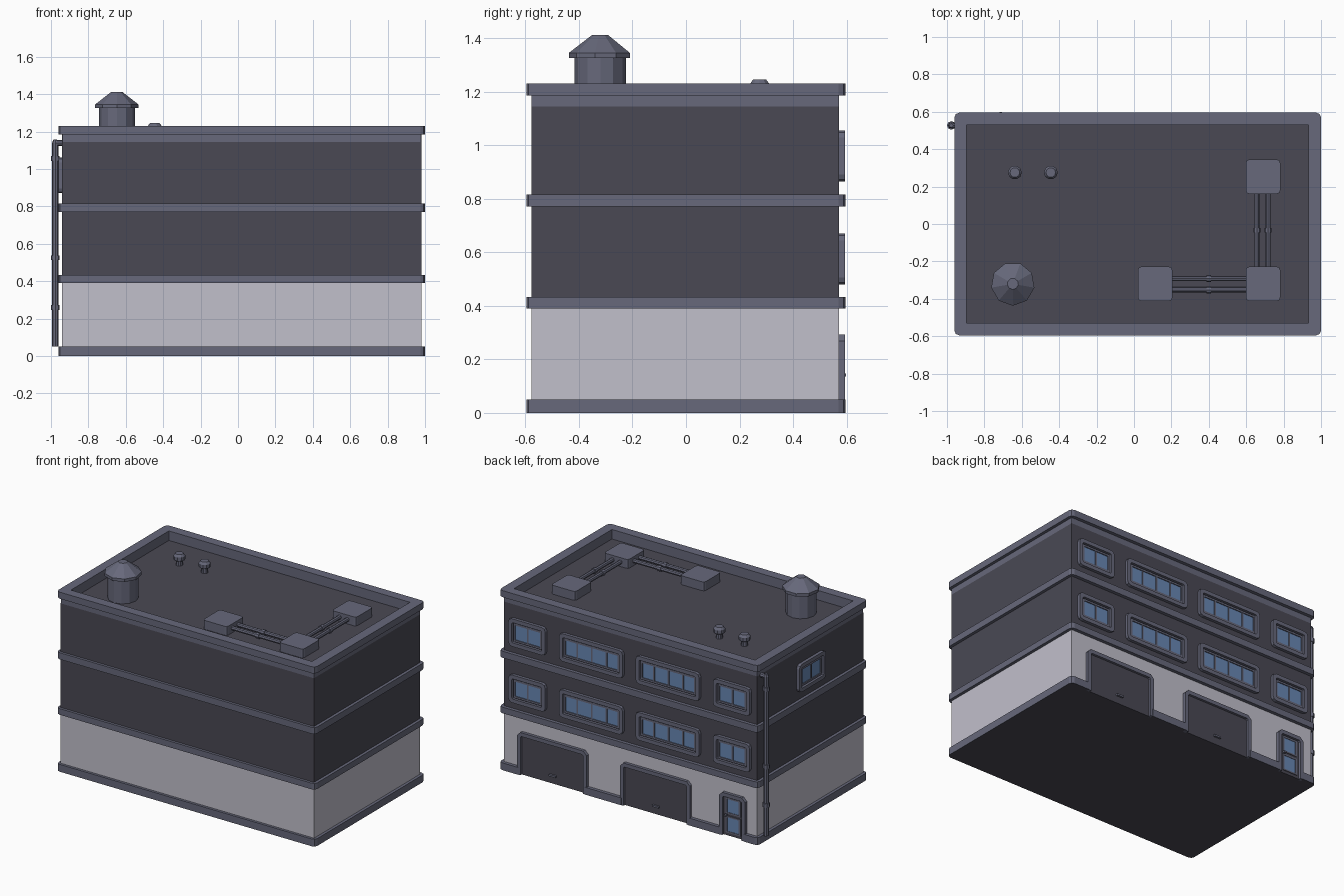
import bpy, bmesh, math
from mathutils import Vector

if "Cube" in bpy.data.objects:
    bpy.data.objects.remove(bpy.data.objects["Cube"])


def material(name, rgb):
    m = bpy.data.materials.new(name)
    m.diffuse_color = (*rgb, 1)
    m.use_nodes = True
    m.node_tree.nodes["Principled BSDF"].inputs["Base Color"].default_value = m.diffuse_color
    return m


TRIM = material("slate trim", (0.135, 0.140, 0.198))
WALL = material("dark wall", (0.068, 0.066, 0.088))
PALE = material("pale wall", (0.535, 0.525, 0.600))
GLASS = material("blue glass", (0.138, 0.242, 0.456))


def loft(name, sections, mat, closed=False):
    """Skin a list of equal closed sections; cap the ends or close the loop."""
    bm = bmesh.new()
    rows = [[bm.verts.new(p) for p in s] for s in sections]
    n = len(rows[0])
    pairs = list(zip(rows, rows[1:])) + ([(rows[-1], rows[0])] if closed else [])
    for a, b in pairs:
        for i in range(n):
            j = (i + 1) % n
            bm.faces.new((a[i], a[j], b[j], b[i]))
    if not closed:
        bm.faces.new(rows[0][::-1])
        bm.faces.new(rows[-1])
    bmesh.ops.recalc_face_normals(bm, faces=bm.faces)
    me = bpy.data.meshes.new(name)
    bm.to_mesh(me)
    bm.free()
    me.materials.append(mat)
    ob = bpy.data.objects.new(name, me)
    bpy.context.collection.objects.link(ob)
    return ob


def rrect(x0, x1, y0, y1, c=0.0, seg=2):
    """Rectangle outline with rounded corners."""
    if c == 0:
        return [(x0, y0), (x1, y0), (x1, y1), (x0, y1)]
    pts = []
    for k, (cx, cy) in enumerate(((x1 - c, y1 - c), (x0 + c, y1 - c), (x0 + c, y0 + c), (x1 - c, y0 + c))):
        for i in range(seg + 1):
            a = math.pi / 2 * (k + i / seg)
            pts.append((cx + c * math.cos(a), cy + c * math.sin(a)))
    return pts


def up(u, v, d):
    return (u, v, d)


def back(u, v, d):
    return (u, 0.572 + d, v)


def left(u, v, d):
    return (-0.94 - d, u, v)


def prism(name, outline, d0, d1, mat, place=up):
    return loft(name, [[place(u, v, d) for u, v in outline] for d in (d0, d1)], mat)


def frame(name, outer, inner, d0, d1, mat, place=up, closed=True):
    secs = [[place(*o, d0), place(*o, d1), place(*i, d1), place(*i, d0)] for o, i in zip(outer, inner)]
    return loft(name, secs, mat, closed)


def lathe(name, profile, centre, mat, sides=8, axis='Z', turn=0.0):
    secs = []
    for r, h in profile:
        ring = []
        for i in range(sides):
            a = turn + 2 * math.pi * i / sides
            p = (r * math.cos(a), r * math.sin(a))
            v = {'Z': (*p, h), 'X': (h, *p), 'Y': (p[0], h, p[1])}[axis]
            ring.append(Vector(centre) + Vector(v))
        secs.append(ring)
    return loft(name, secs, mat)


# storeys
body = rrect(-0.94, 0.98, -0.577, 0.572)
prism("ground_storey", body, 0.05, 0.40, PALE)
prism("upper_storeys", body, 0.40, 1.145, WALL)
prism("roof_floor", rrect(-0.91, 0.95, -0.55, 0.55), 1.14, 1.165, WALL)

# floor bands
band = rrect(-0.96, 1.0, -0.595, 0.595, 0.025)
prism("lower_band", band, 0.39, 0.432, TRIM)
prism("middle_band", band, 0.77, 0.815, TRIM)

# parapet
inner = rrect(-0.895, 0.932, -0.53, 0.53, 0.002)
frame("parapet", rrect(-0.94, 0.98, -0.577, 0.572, 0.002), inner, 1.145, 1.2, TRIM)
frame("parapet_cap", band, inner, 1.185, 1.23, TRIM)

# base band, notched at the door openings
GARAGES = [(0.338, 0.866), (-0.444, 0.085)]
DOOR = (-0.862, -0.664)
outline = []
for p in rrect(-0.96, 1.0, -0.595, 0.595, 0.025):
    outline.append(p)
    if len(outline) == 3:                      # after the first back corner
        for a, b in GARAGES + [DOOR]:
            outline += [(b - .01, .595), (b - .01, .573), (a + .01, .573), (a + .01, .595)]
base = prism("base_band", outline, 0, 0.05, TRIM)
base.data.materials.append(WALL)
for f in base.data.polygons:
    if f.normal.z < -0.5:
        f.material_index = 1


def door_path(x0, x1, top, c):
    return [(x0, 0), (x0, top - c), (x0 + c, top), (x1 - c, top), (x1, top - c), (x1, 0)]


def doorway(name, x0, x1):
    w = 0.026
    frame(name + "_frame", door_path(x0, x1, 0.293, 0.025), door_path(x0 + w, x1 - w, 0.293 - w, 0.008),
          -0.005, 0.021, TRIM, back, closed=False)
    prism(name + "_panel", rrect(x0 + .015, x1 - .015, 0, 0.28), -0.004, 0.005, WALL, back)


# garage doors
for k, (a, b) in enumerate(GARAGES):
    doorway(f"garage_door_{k}", a, b)
    m = (a + b) / 2
    prism(f"garage_handle_{k}", rrect(m - .025, m + .025, 0.05, 0.062), 0, 0.018, TRIM, back)

# entrance door with two panes
doorway("entrance", *DOOR)
for k, (z0, z1) in enumerate(((0.03, 0.125), (0.16, 0.25))):
    m = sum(DOOR) / 2
    frame(f"entrance_pane_frame_{k}", rrect(m - .056, m + .056, z0 - .01, z1 + .01),
          rrect(m - .044, m + .044, z0, z1), 0.002, 0.010, TRIM, back)
    prism(f"entrance_pane_{k}", rrect(m - .045, m + .045, z0, z1), 0.002, 0.007, GLASS, back)
prism("entrance_handle", rrect(-0.72, -0.705, 0.135, 0.147), 0, 0.026, TRIM, back)


def window(name, c, z, w, splits, place):
    h = 0.19

    def r(m, k):
        return rrect(c - w / 2 + m, c + w / 2 - m, z - h / 2 + m, z + h / 2 - m, k)
    frame(name + "_surround", r(0, .026), r(.026, .01), -0.005, 0.021, TRIM, place)
    prism(name + "_reveal", r(.02, .01), -0.004, 0.003, WALL, place)
    frame(name + "_sash", r(.032, .004), r(.045, .004), 0.0, 0.012, TRIM, place)
    prism(name + "_glass", r(.044, .004), 0.0, 0.006, GLASS, place)
    for i, s in enumerate(splits):
        u = c + s
        prism(f"{name}_mullion_{i}", rrect(u - .005, u + .005, z - .052, z + .052), 0.002, 0.011, TRIM, place)


# windows on the back, two rows, and one on the left
for row, z in enumerate((0.575, 0.96)):
    for s in (-1, 1):
        window(f"wide_window_{row}_{s}", 0.017 + s * 0.29, z, 0.482, (-.11, 0, .11), back)
        window(f"small_window_{row}_{s}", 0.017 + s * 0.775, z, 0.28, (0,), back)
window("side_window", 0.0, 0.965, 0.29, (0,), left)

# drainpipe with elbow and collars
PX, PY = -0.977, 0.527
lathe("drainpipe", [(.017, .05), (.017, 1.14), (.010, 1.156)], (PX, PY, 0), TRIM)
lathe("drainpipe_elbow", [(.016, -0.005), (.016, .045)], (PX, PY, 1.138), TRIM, axis='X')
for k, z in enumerate((0.26, 0.525, 1.055)):
    lathe(f"drainpipe_collar_{k}", [(.023, -.013), (.023, .013)], (PX, PY, z), TRIM)

# water tank
TC = (-0.648, -0.32, 0)
lathe("water_tank", [(.096, 1.16), (.096, 1.335)], TC, TRIM, 12)
lathe("water_tank_roof", [(.117, 1.325), (.117, 1.345), (.03, 1.412)], TC, TRIM, 9, turn=-math.pi / 2)

# roof vents
for k, x in enumerate((-0.637, -0.445)):
    lathe(f"roof_vent_{k}", [(.022, 1.16), (.022, 1.195), (.037, 1.205), (.037, 1.23), (.026, 1.245)],
          (x, 0.275, 0), TRIM, 10)

# air handling boxes
for k, (x, y) in enumerate(((0.113, -0.32), (0.69, -0.32), (0.69, 0.253))):
    prism(f"roof_unit_{k}", rrect(x - .092, x + .092, y - .092, y + .092, .018), 1.16, 1.226, TRIM)

# paired ducts between the boxes
for k, o in enumerate((-0.03, 0.03)):
    for axis, c, half in (('X', (0.40, -0.322 + o, 1.196), .21), ('Y', (0.687 + o, -0.033, 1.196), .21)):
        lathe(f"duct_{axis}_{k}", [(.014, -half), (.014, half)], c, TRIM, axis=axis)
        lathe(f"duct_collar_{axis}_{k}", [(.019, -.012), (.019, .012)], c, TRIM, axis=axis)
